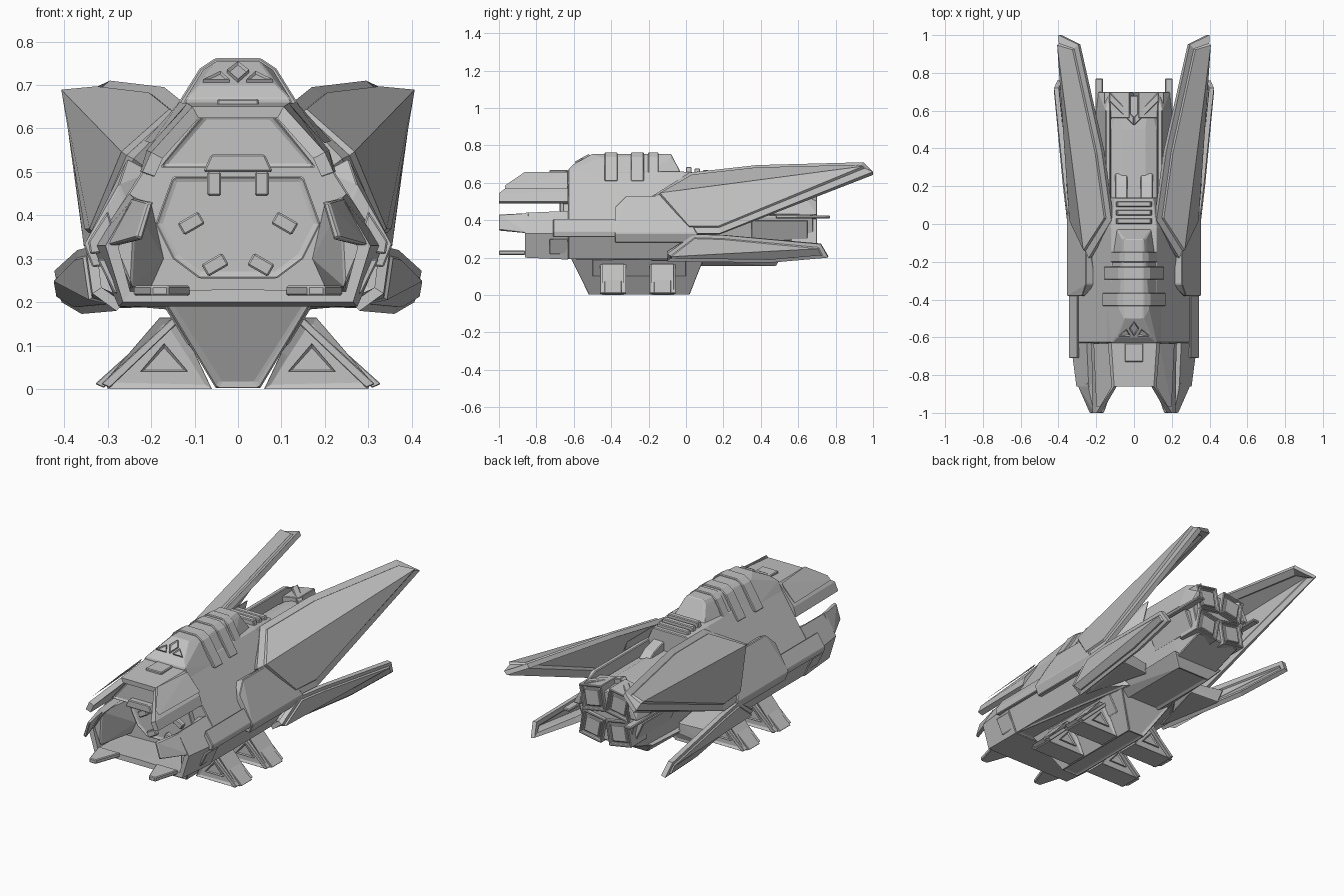
import bpy, bmesh, math
from mathutils import Vector

cube = bpy.data.objects.get("Cube")
if cube:
    bpy.data.objects.remove(cube, do_unlink=True)

GREY = (.54, .54, .54, 1)
mat = bpy.data.materials.new("hull_grey")
mat.use_nodes = True
mat.diffuse_color = GREY
mat.node_tree.nodes["Principled BSDF"].inputs["Base Color"].default_value = GREY

# Shared stations along the ship and shared heights
TIP, NECK, LIP, STERN = -1, -.63, -.86, .7
WAIST, FLOOR, ROOF, JAW = .33, .19, .66, .5


def finish(name, bm, mirror=False, thick=0, bevel=.004):
    mesh = bpy.data.meshes.new(name)
    bm.to_mesh(mesh)
    bm.free()
    mesh.materials.append(mat)
    ob = bpy.data.objects.new(name, mesh)
    bpy.context.collection.objects.link(ob)
    if thick:
        m = ob.modifiers.new("thickness", "SOLIDIFY")
        m.thickness, m.offset = thick, -1
    if bevel:
        m = ob.modifiers.new("edge", "BEVEL")
        m.width, m.segments, m.limit_method = bevel, 1, "ANGLE"
    if mirror:
        m = ob.modifiers.new("mirror", "MIRROR")
        m.use_mirror_merge = False


def both(points):
    return [(side * x, y, z) for x, y, z in points for side in (1, -1)]


def across(profile, start, end):
    """Profile of (x, z) points repeated at two stations along the ship."""
    return [(x, y, z) for y in (start, end) for x, z in profile]


def along(profile, inner, outer):
    """Profile of (y, z) points repeated at two distances from the middle."""
    return [(x, y, z) for x in (inner, outer) for y, z in profile]


def ahead(normal):
    return normal.y < -.9


def astern(normal):
    return normal.y > .9


def below(normal):
    return normal.z < -.9


def fore_and_aft(normal):
    return abs(normal.y) > .9


def block(name, points, mirror=False, pick=None, insets=(), bevel=.004):
    """Convex solid; faces whose normal satisfies pick get stepped insets."""
    bm = bmesh.new()
    for point in points:
        bm.verts.new(point)
    bmesh.ops.convex_hull(bm, input=bm.verts)
    loose = [v for v in bm.verts if not v.link_faces]
    bmesh.ops.delete(bm, geom=loose, context="VERTS")
    bmesh.ops.dissolve_limit(bm, angle_limit=.03, verts=bm.verts, edges=bm.edges)
    bmesh.ops.recalc_face_normals(bm, faces=bm.faces)
    bm.normal_update()
    if pick:
        chosen = [f for f in bm.faces if pick(f.normal)]
        for width, depth in insets:
            bmesh.ops.inset_individual(bm, faces=chosen, thickness=width, depth=depth)
    finish(name, bm, mirror, bevel=bevel)


def skin(name, verts, faces, thick, mirror=False, panel=()):
    """Folded armour plate facing away from the long axis, with raised panel."""
    bm = bmesh.new()
    corners = [bm.verts.new(v) for v in verts]
    plates = [bm.faces.new([corners[i] for i in f]) for f in faces]
    bm.normal_update()
    for plate in plates:
        centre = plate.calc_center_median()
        if plate.normal.dot(Vector((centre.x, 0, centre.z - .42))) < 0:
            plate.normal_flip()
    for width, depth in panel:
        bmesh.ops.inset_region(bm, faces=plates, thickness=width, depth=depth,
                               use_even_offset=True, use_boundary=True)
    finish(name, bm, mirror, thick, bevel=0)


def strip(name, front, back, thick, mirror=False):
    n = len(front)
    faces = [(i, i + 1, n + i + 1, n + i) for i in range(n - 1)]
    skin(name, front + back, faces, thick, mirror)


# Main hull, shoulders and side plates
hull_section = [(.12, ROOF), (WAIST, WAIST), (.27, FLOOR)]
hull_end = [(.1, .65), (.2, .42), (.15, .18)]
block("main_hull", both(across(hull_section, NECK, -.02) + across(hull_end, .14, .14)),
      pick=below, insets=[(.02, -.008)])
block("shoulder", across([(.355, WAIST), (.335, .28), (.2, .3)], -.38, .06)
      + [(.275, -.38, .47), (.255, -.32, .53), (.255, -.05, .53), (.2, -.32, .5)], mirror=True)
block("side_plate", across([(.34, .31), (.345, .34), (.3, .41), (.27, .32)], -.71, -.37), mirror=True)

# Canopy hump with ribs
hump = [(.16, NECK, .59), (.12, NECK, .67), (.09, -.6, .7), (.05, -.5, .755), (.08, -.45, .735),
        (.05, -.08, .755), (.065, -.08, .735), (.09, -.03, ROOF), (.16, -.3, .59), (.11, -.03, .59)]
block("canopy", both(hump))
arch = [(.168, .61), (.125, .68), (.088, .738), (.052, .762)]
for middle, half, narrow in ((-.4, .035, 1), (-.26, .035, .95), (-.175, .028, .88)):
    block("canopy_rib", both(across([(x * narrow, z) for x, z in arch], middle - half, middle + half)))
for step in range(3):
    start = step * .045
    block("spine_step", both(across([(.11, .6), (.09, .685 - .008 * step)], start, start + .03)))


def nose_plate(name, outline, mirror=False):
    """Thin plate on the sloping nose; outline is (x, fraction up the slope)."""
    points = [(x, -.6 + .1 * t - .48 * lift, .7 + .055 * t + .88 * lift)
              for x, t in outline for lift in (-.006, .009)]
    block(name, points, mirror, lambda normal: normal.z > .8, [(.006, -.006)], bevel=0)


nose_plate("nose_diamond", [(0, .1), (.025, .5), (0, .85), (-.025, .5)])
nose_plate("nose_wedge", [(.02, .1), (.08, .1), (.04, .45)], mirror=True)

# Upper jaw hood
def span(half):
    return half + [(-x, y, z) for x, y, z in reversed(half)]


hood_front = [(.22, TIP, JAW), (.2, TIP, .545), (.105, LIP, .65)]
hood_back = [(.225, NECK, JAW), (.21, NECK, .55), (.12, NECK, ROOF)]
strip("upper_jaw", span(hood_front), span(hood_back), thick=.03)
block("upper_jaw_core", both(across([(.18, .51), (.08, .635)], -.84, -.6)),
      pick=ahead, insets=[(.012, -.012)])
block("upper_jaw_lip", both(across([(.08, JAW), (.062, .54)], LIP, -.8)))
block("hood_latch", both(across([(.048, .64), (.048, .668)], -.73, NECK)))
block("hood_rail", [(.18, -.97, .585), (.2, -.97, .565), (.13, LIP, .64), (.115, LIP, ROOF),
                    (.135, NECK, ROOF), (.15, NECK, .635), (.215, NECK, .57)], mirror=True)

# Lower jaw with slim prongs and sloping mouth walls
jaw_front = [(.24, LIP, .44), (.305, LIP, WAIST), (.265, LIP, .2), (0, LIP, .2)]
jaw_back = [(.25, NECK, .45), (.335, NECK, WAIST), (.275, NECK, FLOOR), (0, NECK, FLOOR)]
strip("lower_jaw", jaw_front, jaw_back, thick=.03, mirror=True)
block("jaw_prong", [(.195, TIP, .43), (.21, TIP, .43), (.235, TIP, .35), (.22, TIP, .345),
                    (.305, -.84, WAIST), (.28, -.84, WAIST), (.245, -.84, .44), (.225, -.84, .43)], mirror=True)
block("jaw_spike", [(x, y, z) for z in (.215, .238)
                    for x, y in ((.11, LIP), (.24, LIP), (.2, TIP), (.16, TIP))], mirror=True)
block("jaw_block", across([(.325, .3), (.285, .22), (.27, .22), (.3, .3)], -.73, NECK), mirror=True)
wall_back = [(.17, .3), (.2, .43), (.2, .235), (.32, WAIST), (.26, .21), (.24, .44)]
wall_front = [(.285, WAIST), (.245, .235), (.235, .42)]
block("mouth_wall", across(wall_back, NECK, NECK) + across(wall_front, -.84, -.84), mirror=True)

# Mouth bulkhead with notched tabs
hexagon = [(.19, .38), (.15, .49), (.09, .255), (.15, .3)]
block("mouth_plate", both(across(hexagon, -.66, -.62)), pick=ahead, insets=[(.012, -.008)])
for turn in range(3):
    a = math.radians(90 + 120 * turn)
    outward = Vector((math.cos(a), 0, math.sin(a)))
    sideways = Vector((-math.sin(a), 0, math.cos(a)))
    for side in (-1, 1):
        block("mouth_tab", [Vector((0, y, .38)) + outward * r + sideways * (side * .055 + w)
                            for r in (.065, .12) for w in (-.016, .016) for y in (-.675, -.64)])

# Keel and belly
block("keel", both([(.17, -.62, .2), (.05, -.52, 0), (.05, .02, 0), (.17, .1, .2)]),
      pick=lambda normal: abs(normal.y) > .5 or below(normal), insets=[(.018, -.008)])
block("keel_collar", both(across([(.17, FLOOR), (.115, .1), (.09, .1)], -.5, 0)))
block("belly", both([(.17, -.05, .2), (.1, .05, .155), (.1, .48, .155), (.16, .52, .22)]),
      pick=below, insets=[(.02, -.008)])

# Landing feet with triangular panels and sloping guards
foot = [(.155, .165), (.18, .165), (.305, .02), (.3, 0), (.06, 0), (.1, .085)]
triangle = [(.115, .04), (.225, .04), (.17, .105)]
for y in (-.39, -.125):
    block("foot", across(foot, y - .06, y + .06), True, fore_and_aft, [(.018, -.008)])
    block("foot_triangle", across(triangle, y - .061, y + .061), True,
          fore_and_aft, [(.01, -.006)], bevel=0)
    for half, lift, top in ((.07, 0, .165), (.045, .014, .12)):
        outer, inner = .315 + lift, .29
        guard = [(outer - top, top), (outer, .012), (outer - .02, .003), (inner - top, top)]
        block("foot_guard", across(guard, y - half, y + half), mirror=True, bevel=.002)

# Upper wings: an upper and a side facet meeting at a ridge
wing = [(.24, -.18, .53), (.12, .02, .655), (.17, .38, .695), (.295, .95, .71),
        (.4, 1, ROOF), (.355, .18, WAIST), (.34, 0, WAIST)]
skin("upper_wing", wing, [(4, 3, 2, 1, 0), (6, 5, 4, 0)], .025, mirror=True, panel=[(.032, 0), (.006, .01)])
block("wing_root", [(.24, -.15, .53), (.13, .03, .635), (.33, .02, .34), (.33, .15, .35),
                    (.15, .3, .62), (.15, .1, .4), (.2, .3, .42)], mirror=True)

# Lower fins
fin = [(.335, -.1, .22), (.35, .04, .325), (.37, .2, .32), (.423, .72, .272),
       (.406, .76, .2), (.36, .45, .173), (.28, -.1, .18)]
skin("lower_fin", fin, [(0, 1, 2, 3), (0, 3, 4, 5, 6)], .025, mirror=True, panel=[(.018, 0), (.005, .007)])
block("fin_root", [(.33, -.08, .22), (.34, .04, .31), (.355, .3, .27), (.32, .3, .185), (.25, -.08, FLOOR),
                   (.15, 0, .3), (.15, .28, .25), (.15, .28, FLOOR)], mirror=True)

# Tail body, rails and braces
tail_start = [(.06, .54), (.12, .52), (.18, .42), (.13, .2)]
tail_end = [(.08, .53), (.17, .42), (.13, .265)]
block("tail_body", both(across(tail_start, .05, .5) + across(tail_end, .68, .68)))
rail = [(.12, .5), (.125, .58), (.15, .58), (.2, .43), (.16, .42)]
rail_end = [(.13, .54), (.19, .43), (.15, .43)]
block("tail_rail", across(rail, .1, .6) + across(rail_end, STERN, STERN), mirror=True)
block("tail_plate", along([(.48, .41), (.48, .43), (.77, .425), (.77, .41)], .165, .205), mirror=True)
block("tail_box", across([(.2, .4), (.15, .29), (.1, .3), (.1, .4)], .35, .65), mirror=True)
block("tail_brace", [(x, y, z) for z in (.5, .56)
                     for x, y in ((0, .52), (0, .565), (.13, .65), (.13, STERN))], mirror=True)
block("spine_fork", along([(.1, .5), (.1, .6), (.22, .565), (.27, .53)], .035, .1), mirror=True)

# Four square engine nozzles, tilted towards each other
for height, tilt in ((.485, -10), (.33, 10)):
    angles = [math.radians(tilt + 45 + 90 * k) for k in range(4)]
    square = [(.08 + .097 * math.cos(a), height + .097 * math.sin(a)) for a in angles]
    block("engine_nozzle", across(square, .56, STERN), True, astern,
          [(.014, 0), (.004, -.016), (.014, 0), (.004, .012)], bevel=.003)
